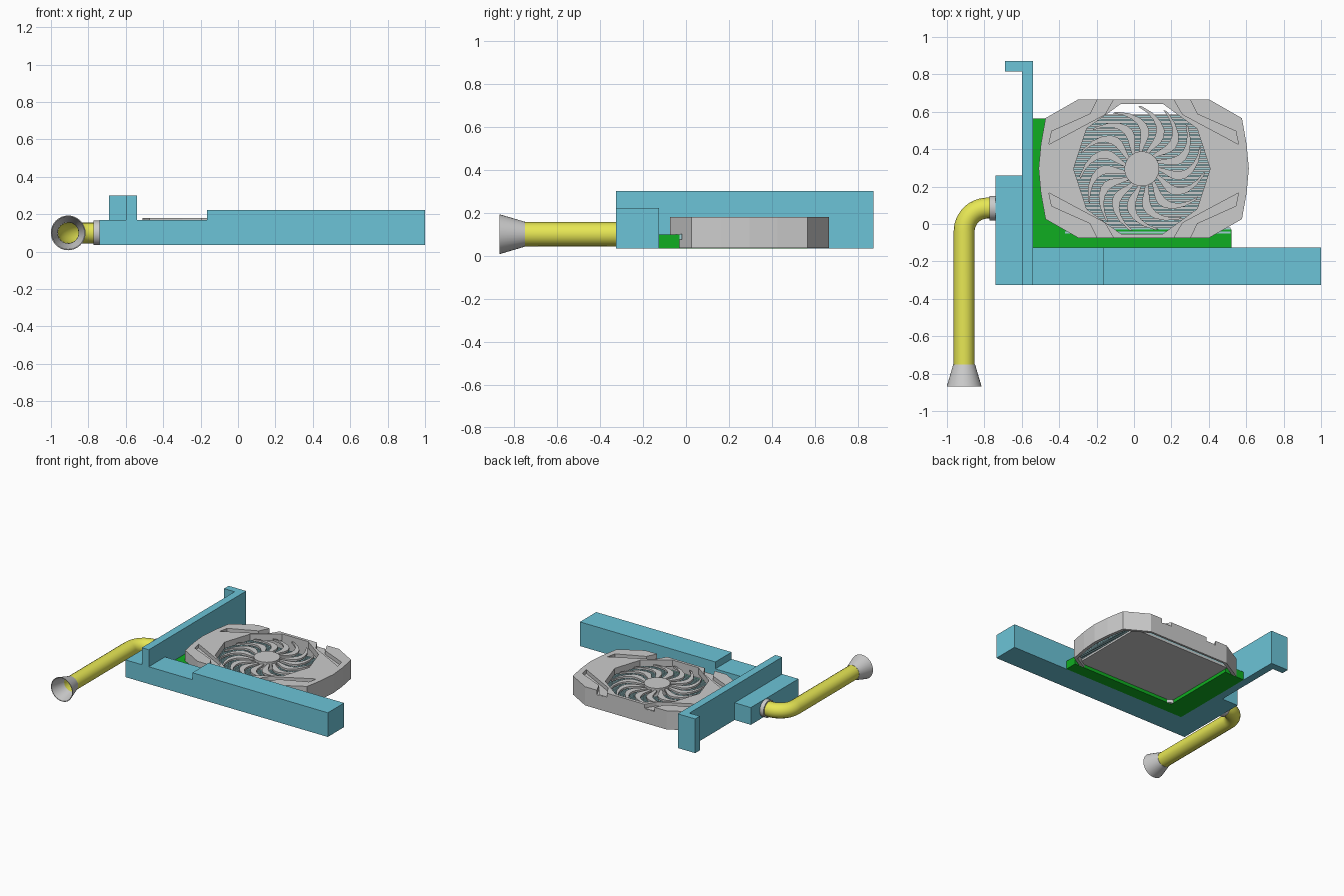
import bpy, bmesh
from math import sin, cos, pi, radians

if "Cube" in bpy.data.objects:
    bpy.data.objects.remove(bpy.data.objects["Cube"])

def material(name, rgb):
    m = bpy.data.materials.new(name)
    m.diffuse_color = (*rgb, 1)
    m.use_nodes = True
    m.node_tree.nodes["Principled BSDF"].inputs["Base Color"].default_value = m.diffuse_color
    return m

BLUE = material("blue", (0.15, 0.55, 0.68))
GREEN = material("green", (0.005, 0.42, 0.015))
YELLOW = material("yellow", (0.80, 0.80, 0.09))
PALE = material("pale_grey", (0.70, 0.71, 0.72))
FIN = material("pale_blue", (0.36, 0.62, 0.66))

def finish(bm, name, mat=None):
    bmesh.ops.recalc_face_normals(bm, faces=bm.faces)
    me = bpy.data.meshes.new(name)
    bm.to_mesh(me)
    bm.free()
    ob = bpy.data.objects.new(name, me)
    bpy.context.collection.objects.link(ob)
    if mat:
        me.materials.append(mat)
    return ob

def add_prism(bm, pts, z0, z1):
    low = [bm.verts.new((x, y, z0)) for x, y in pts]
    high = [bm.verts.new((x, y, z1)) for x, y in pts]
    bm.faces.new(low)
    bm.faces.new(high)
    for i in range(len(pts)):
        j = (i + 1) % len(pts)
        bm.faces.new((low[i], low[j], high[j], high[i]))

def prism(name, pts, z0, z1, mat=None):
    bm = bmesh.new()
    add_prism(bm, pts, z0, z1)
    return finish(bm, name, mat)

def rect(x0, x1, y0, y1):
    return [(x0, y0), (x1, y0), (x1, y1), (x0, y1)]

def shade(ob):
    bpy.ops.object.select_all(action='DESELECT')
    ob.select_set(True)
    bpy.context.view_layer.objects.active = ob
    bpy.ops.object.shade_smooth_by_angle(angle=radians(35))

def lathe(name, profile, centre, along_y, mat=None, n=32):
    # Closed profile of (distance along axis, radius)
    bm = bmesh.new()
    rings = []
    for d, r in profile:
        ring = []
        for i in range(n):
            a, b = r * cos(2*pi*i/n), r * sin(2*pi*i/n)
            off = (a, d, b) if along_y else (d, a, b)
            ring.append(bm.verts.new([c + o for c, o in zip(centre, off)]))
        rings.append(ring)
    for k, r0 in enumerate(rings):
        r1 = rings[(k + 1) % len(rings)]
        for i in range(n):
            j = (i + 1) % n
            bm.faces.new((r0[i], r0[j], r1[j], r1[i]))
    ob = finish(bm, name, mat)
    shade(ob)
    return ob

# Bracket
Z0 = 0.034
prism("side_plate", rect(-0.60, -0.54, -0.325, 0.872), Z0, 0.30, BLUE)
prism("plate_tab", rect(-0.69, -0.60, 0.815, 0.872), Z0, 0.30, BLUE)
prism("side_block", rect(-0.74, -0.60, -0.325, 0.26), Z0, 0.168, BLUE)
prism("front_bar_low", rect(-0.54, -0.165, -0.325, -0.125), Z0, 0.168, BLUE)
prism("front_bar_high", rect(-0.165, 1.0, -0.325, -0.125), Z0, 0.222, BLUE)

# Circuit board, L-shaped
prism("circuit_board", [(-0.54, -0.125), (0.52, -0.125), (0.52, -0.03),
      (-0.37, -0.03), (-0.37, 0.565), (-0.54, 0.565)], Z0, 0.098, GREEN)

# Heat sink
prism("heatsink_base", rect(-0.37, 0.48, -0.03, 0.585), 0.06, 0.075)
bm = bmesh.new()
for i in range(32):
    y = -0.05 + i * 0.02
    add_prism(bm, rect(-0.37, 0.515 if y < 0.55 else 0.46, y, y + 0.011), 0.075, 0.102)
finish(bm, "heatsink_fins", FIN)

# Fan shroud
CX, CY = 0.052, 0.296
quarter = [(0.562, 0), (0.55, 0.13), (0.525, 0.27), (0.35, 0.37)]
half = quarter + [(-x, y) for x, y in reversed(quarter)]
outline = half + [(x, -y) for x, y in reversed(half[1:-1])]

def moved(pts, k=1.0):
    return [(CX + x * k, CY + y * k) for x, y in pts]

shroud = prism("fan_shroud", moved(outline), Z0 + 0.001, 0.18)
FX, FY = 0.042, 0.295
decagon = [(FX + 0.365*cos(2*pi*i/10), FY + 0.365*sin(2*pi*i/10)) for i in range(10)]
slot = [(0.507, 0.13), (0.492, 0.2), (0.286, 0.292), (0.233, 0.369),
        (0.145, 0.369), (0.208, 0.29)]
cutters = [prism("cavity_cutter", moved(outline, 0.955), -0.1, 0.13),
           prism("fan_hole_cutter", decagon, 0.0, 0.3)]
for sx in (1, -1):
    for sy in (1, -1):
        open_slot = [(sx*x, sy*(y + 0.03 if y > 0.36 else y)) for x, y in slot]
        cutters.append(prism("slot_cutter", moved(open_slot), 0.145, 0.3))
        prism("shroud_strip", moved([(sx*x, sy*y) for x, y in slot]), 0.138, 0.15, PALE)
for c in cutters:
    mod = shroud.modifiers.new("cut", 'BOOLEAN')
    mod.operation = 'DIFFERENCE'
    mod.solver = 'EXACT'
    mod.object = c
bpy.context.view_layer.objects.active = shroud
for mod in list(shroud.modifiers):
    bpy.ops.object.modifier_apply(modifier=mod.name)
for c in cutters:
    bpy.data.objects.remove(c)

# Fan hub and curved blades
hub = prism("fan_hub", [(FX + 0.093*cos(2*pi*i/32), FY + 0.093*sin(2*pi*i/32))
                        for i in range(32)], 0.075, 0.165)
shade(hub)
bm = bmesh.new()
COUNT, STEPS = 15, 8
for b in range(COUNT):
    lead, trail = [], []
    for s in range(STEPS + 1):
        t = s / STEPS
        r = 0.085 + 0.25 * t
        a = 2*pi*b/COUNT - 0.35*sin(pi*t) + 0.35*t
        w = 0.10 + 0.05*sin(pi*t) - 0.07*t
        lead.append((FX + r*cos(a + w), FY + r*sin(a + w)))
        trail.append((FX + r*cos(a - w), FY + r*sin(a - w)))
    add_prism(bm, trail + lead[::-1], 0.135, 0.15)
finish(bm, "fan_blades")

# Bent pipe
PX, PZ, R = -0.908, 0.10, 0.125
path = [(PX, -0.76)] + [(PX + R - R*cos(pi/2*i/12), -0.04 + R*sin(pi/2*i/12))
                        for i in range(13)] + [(-0.74, 0.085)]
cu = bpy.data.curves.new("pipe_path", 'CURVE')
cu.dimensions = '3D'
cu.bevel_depth = 0.056
cu.bevel_resolution = 6
sp = cu.splines.new('POLY')
sp.points.add(len(path) - 1)
for p, (x, y) in zip(sp.points, path):
    p.co = (x, y, PZ, 1)
cu.materials.append(YELLOW)
pipe = bpy.data.objects.new("pipe", cu)
bpy.context.collection.objects.link(pipe)

# Pipe collar and flared mouth
lathe("pipe_collar", [(-0.772, 0.05), (-0.772, 0.066), (-0.74, 0.066), (-0.74, 0.05)],
      (0, 0.085, PZ), False)
lathe("pipe_mouth", [(-0.75, 0.056), (-0.75, 0.058), (-0.868, 0.093), (-0.868, 0.088)],
      (PX, 0, PZ), True)
